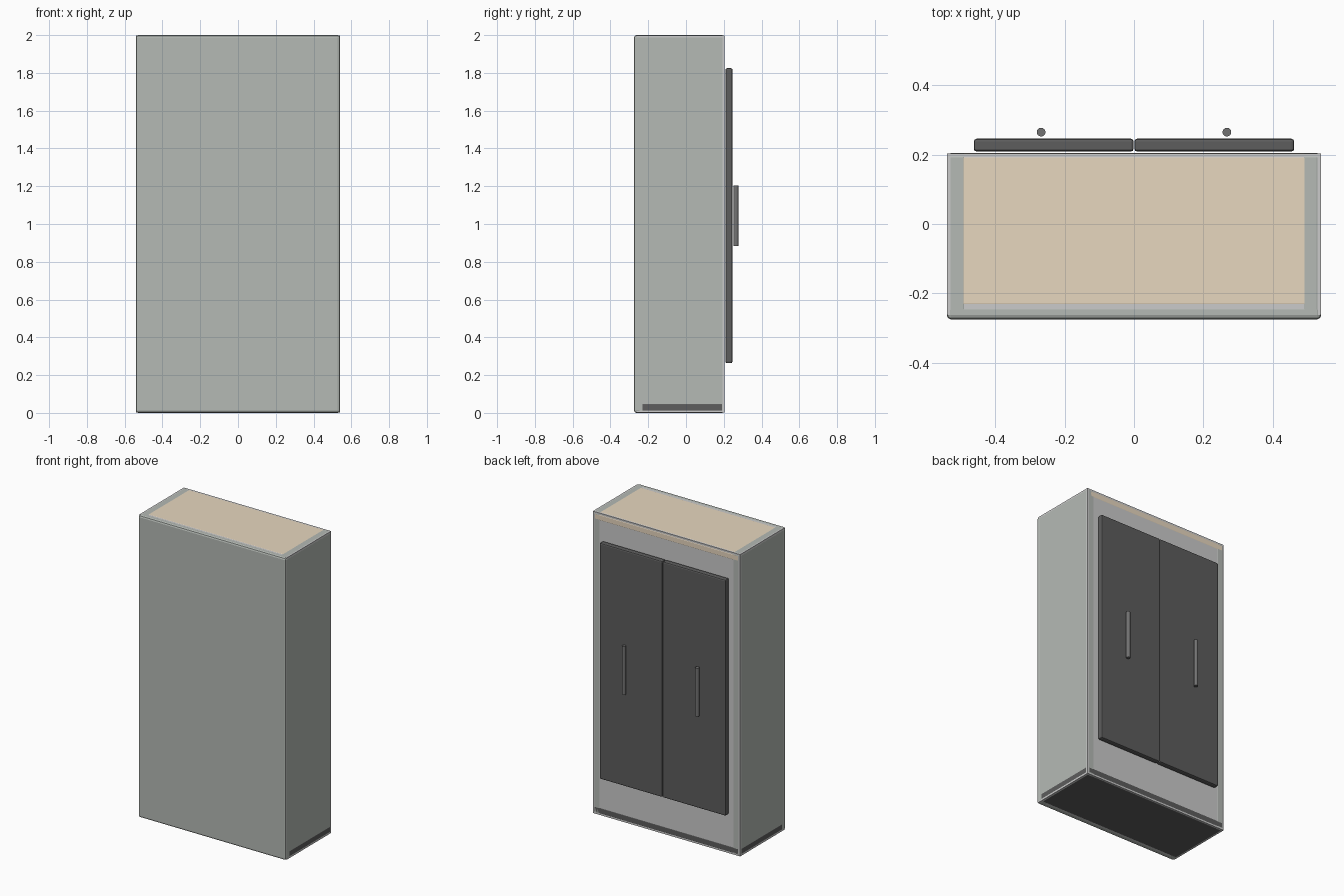
import bpy

if "Cube" in bpy.data.objects:
    bpy.data.objects.remove(bpy.data.objects["Cube"])


def material(name, r, g, b):
    m = bpy.data.materials.new(name)
    m.diffuse_color = (r, g, b, 1)
    m.use_nodes = True
    m.node_tree.nodes["Principled BSDF"].inputs["Base Color"].default_value = m.diffuse_color
    return m


sage = material("sage_paint", 0.46, 0.49, 0.46)
tan = material("light_wood", 0.80, 0.68, 0.52)
dark = material("dark_panel", 0.11, 0.11, 0.11)
metal = material("handle_metal", 0.17, 0.17, 0.17)


def box(name, lo, hi, mat=None, bevel=0.0):
    bpy.ops.mesh.primitive_cube_add(
        size=1, location=[(a + b) / 2 for a, b in zip(lo, hi)])
    ob = bpy.context.object
    ob.name = name
    ob.scale = [b - a for a, b in zip(lo, hi)]
    bpy.ops.object.transform_apply(location=False, rotation=False, scale=True)
    if mat:
        ob.data.materials.append(mat)
    if bevel:
        mod = ob.modifiers.new("bevel", 'BEVEL')
        mod.width = bevel
        mod.segments = 2
    return ob


# plain cabinet shell, a hair inside the bevelled panels
box("cabinet_shell", (-0.539, -0.262, 0.001), (0.539, 0.204, 1.999))

# carcass panels
box("top_panel", (-0.5385, -0.245, 1.94), (0.5385, 0.205, 1.9995), tan, 0.015)
box("base_panel", (-0.54, -0.245, 0), (0.54, 0.205, 0.06), dark, 0.015)
box("back_panel", (-0.54, -0.275, 0), (0.54, -0.235, 2), sage, 0.012)

for side, s in (("left", -1), ("right", 1)):
    # side panel
    xs = sorted((s * 0.48, s * 0.5395))
    box(side + "_side_panel", (xs[0], -0.262, 0.0005), (xs[1], 0.205, 2),
        sage, 0.013)
    # door
    xs = sorted((s * 0.001, s * 0.462))
    box(side + "_door", (xs[0], 0.209, 0.263), (xs[1], 0.246, 1.825),
        dark, 0.008)
    # bar handle
    bpy.ops.mesh.primitive_cylinder_add(
        vertices=24, radius=0.0125, depth=0.32, location=(s * 0.268, 0.265, 1.043))
    handle = bpy.context.object
    handle.name = side + "_handle"
    handle.data.materials.append(metal)
    bpy.ops.object.shade_smooth_by_angle()
